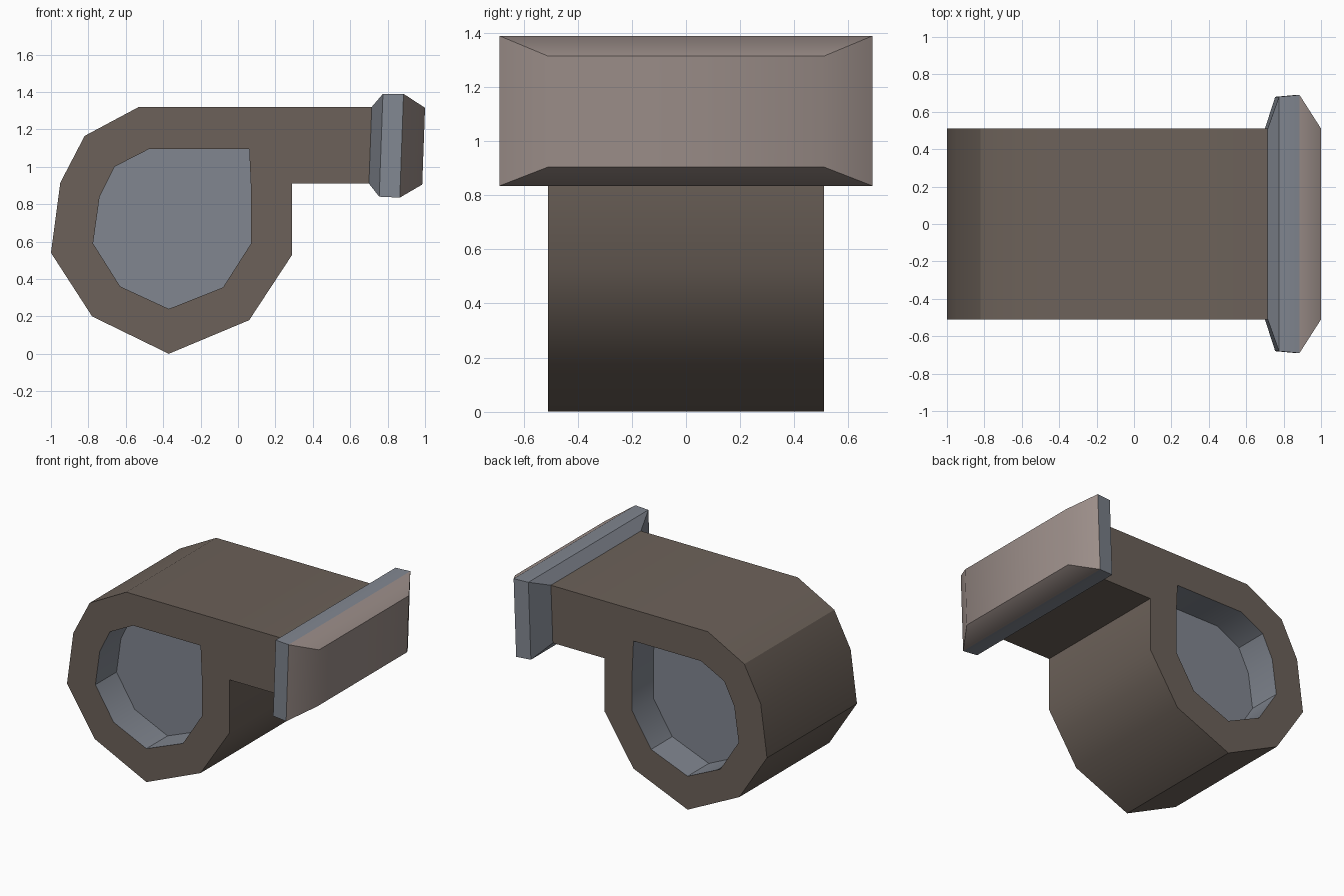
import bpy, bmesh
from math import radians

if "Cube" in bpy.data.objects:
    bpy.data.objects.remove(bpy.data.objects["Cube"])


def material(name, rgb):
    m = bpy.data.materials.new(name)
    m.diffuse_color = (*rgb, 1)
    m.use_nodes = True
    m.node_tree.nodes["Principled BSDF"].inputs["Base Color"].default_value = m.diffuse_color
    return m


BROWN = material("casing_brown", (0.15, 0.12, 0.10))
BLUE = material("blue_grey", (0.22, 0.24, 0.28))
PINK = material("lip_pink", (0.33, 0.27, 0.25))


def finish(bm, name, mats):
    bmesh.ops.recalc_face_normals(bm, faces=bm.faces)
    me = bpy.data.meshes.new(name)
    bm.to_mesh(me)
    bm.free()
    for m in mats:
        me.materials.append(m)
    ob = bpy.data.objects.new(name, me)
    bpy.context.collection.objects.link(ob)
    bpy.ops.object.select_all(action='DESELECT')
    ob.select_set(True)
    bpy.context.view_layer.objects.active = ob
    bpy.ops.object.shade_smooth_by_angle(angle=radians(34))
    return ob


def ring(bm, points):
    return [bm.verts.new(p) for p in points]


def bridge(bm, a, b, mat=0, skip=()):
    n = len(a)
    for i in range(n):
        if i not in skip:
            f = bm.faces.new((a[i], a[(i + 1) % n], b[(i + 1) % n], b[i]))
            f.material_index = mat


# Snail-shaped casing with its square neck; the first edge is the open neck end
HALF, DEPTH = 0.51, 0.24
OUTER = [(0.70, 0.91), (0.715, 1.32), (-0.53, 1.32), (-0.82, 1.165), (-0.95, 0.915),
         (-1.0, 0.54), (-0.78, 0.20), (-0.37, 0.0), (0.06, 0.18), (0.29, 0.53), (0.29, 0.91)]
INNER = [(-0.475, 1.095), (0.06, 1.095), (0.07, 0.87), (0.07, 0.59), (-0.08, 0.355),
         (-0.37, 0.24), (-0.63, 0.36), (-0.775, 0.59), (-0.74, 0.84), (-0.66, 1.0)]
bm = bmesh.new()
sides = []
for s in (-1, 1):
    outer = ring(bm, [(x, s * HALF, z) for x, z in OUTER])
    inner = ring(bm, [(x, s * HALF, z) for x, z in INNER])
    edges = [bm.edges.new((l[i - 1], l[i])) for l in (outer, inner) for i in range(len(l))]
    bmesh.ops.triangle_fill(bm, edges=edges, use_beauty=True, normal=(0, s, 0))
    # Recessed intake on this side
    floor = ring(bm, [(x, s * (HALF - DEPTH), z) for x, z in INNER])
    bridge(bm, inner, floor, 1)
    bm.faces.new(floor).material_index = 1
    sides.append(outer)
bridge(bm, *sides, skip=(0,))
finish(bm, "blower_casing", [BROWN, BLUE])

# Flared outlet lip: rings of (x bottom, x top, z bottom, z top, half width)
RINGS = [(0.70, 0.715, 0.91, 1.32, 0.51), (0.755, 0.775, 0.84, 1.39, 0.68),
         (0.865, 0.885, 0.835, 1.39, 0.69), (0.985, 1.0, 0.905, 1.315, 0.51)]
bm = bmesh.new()
loops = [ring(bm, [(xb, -w, zb), (xb, w, zb), (xt, w, zt), (xt, -w, zt)])
         for xb, xt, zb, zt, w in RINGS]
for i, mat in enumerate((0, 0, 1)):
    bridge(bm, loops[i], loops[i + 1], mat)
bm.faces.new(loops[-1]).material_index = 1
finish(bm, "outlet_lip", [BLUE, PINK])
